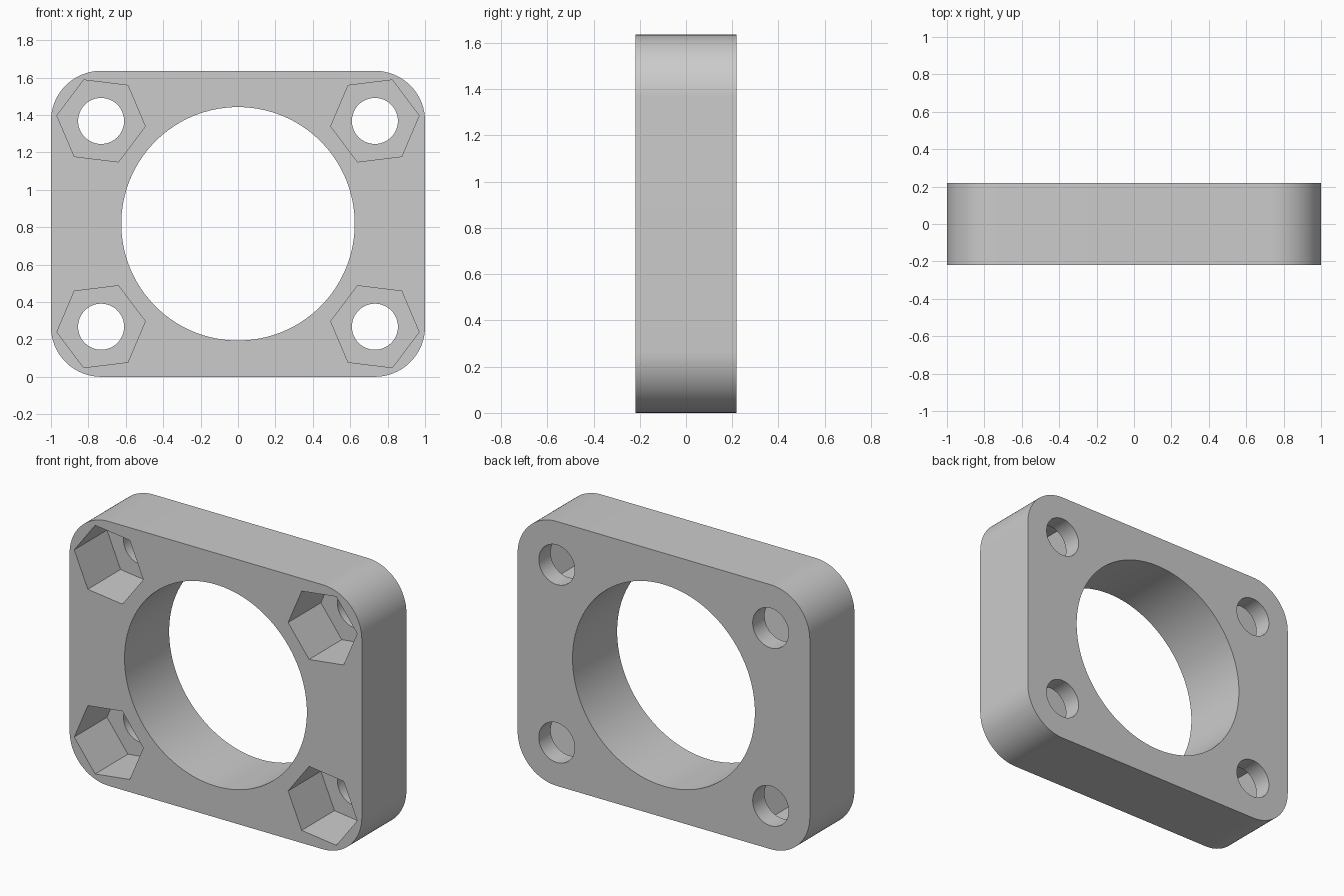
import bpy, bmesh, math
from mathutils import Matrix, Vector

if "Cube" in bpy.data.objects:
    bpy.data.objects.remove(bpy.data.objects["Cube"], do_unlink=True)

WIDTH, HEIGHT, DEPTH = 2.0, 1.636, 0.436
CORNER = 0.268            # corner radius, concentric with the bolt holes
BORE, BOLT, NUT = 0.624, 0.123, 0.238
POCKET = 0.32             # depth of the nut pockets
FRONT = -DEPTH / 2
MID = HEIGHT / 2
BOLT_X, BOLT_Z = WIDTH / 2 - CORNER, MID - CORNER

grey = bpy.data.materials.new("grey")
grey.use_nodes = True
colour = (0.6, 0.6, 0.6, 1)
grey.diffuse_color = colour
grey.node_tree.nodes["Principled BSDF"].inputs["Base Color"].default_value = colour


def ring(x, z, radius, sides, turn=0.0):
    """Points of a regular polygon in the front plane."""
    angles = [turn + math.tau * i / sides for i in range(sides)]
    return [(x + radius * math.cos(a), z + radius * math.sin(a)) for a in angles]


def prism(name, points, y0, y1):
    """Extrude an outline in x, z from y0 to y1."""
    bm = bmesh.new()
    face = bm.faces.new([bm.verts.new((x, y0, z)) for x, z in points])
    new = bmesh.ops.extrude_face_region(bm, geom=[face])["geom"]
    moved = [v for v in new if isinstance(v, bmesh.types.BMVert)]
    bmesh.ops.translate(bm, verts=moved, vec=(0, y1 - y0, 0))
    bmesh.ops.recalc_face_normals(bm, faces=bm.faces)
    mesh = bpy.data.meshes.new(name)
    bm.to_mesh(mesh)
    bm.free()
    mesh.materials.append(grey)
    obj = bpy.data.objects.new(name, mesh)
    bpy.context.collection.objects.link(obj)
    return obj


# Flange block with rounded corners
outline = []
steps = 24
for quarter, (sx, sz) in enumerate([(1, 1), (-1, 1), (-1, -1), (1, -1)]):
    for i in range(steps + 1):
        a = (quarter + i / steps) * math.pi / 2
        outline.append((sx * BOLT_X + CORNER * math.cos(a),
                        MID + sz * BOLT_Z + CORNER * math.sin(a)))
flange = prism("flange_block", outline, FRONT, -FRONT)

# Cutters: central bore, then a bolt hole and a nut pocket at each corner
cutters = [prism("bore_cutter", ring(0, MID, BORE, 128), -1, 1)]
for sx in (-1, 1):
    for sz in (-1, 1):
        x, z = sx * BOLT_X, MID + sz * BOLT_Z
        cutters.append(prism("bolt_cutter", ring(x, z, BOLT, 64), -1, 1))
        turn = sx * sz * math.radians(7)
        cutters.append(prism("nut_cutter", ring(x, z, NUT, 6, turn),
                             -1, FRONT + POCKET))

bpy.ops.object.select_all(action="DESELECT")
flange.select_set(True)
bpy.context.view_layer.objects.active = flange
for cutter in cutters:
    cutter.hide_render = True
    cut = flange.modifiers.new("cut", "BOOLEAN")
    cut.operation = "DIFFERENCE"
    cut.solver = "EXACT"
    cut.object = cutter
    bpy.ops.object.modifier_apply(modifier=cut.name)
    bpy.data.objects.remove(cutter, do_unlink=True)

# Smooth round walls, crisp rims and hexagon corners
bpy.ops.object.shade_smooth_by_angle(angle=math.radians(30))
